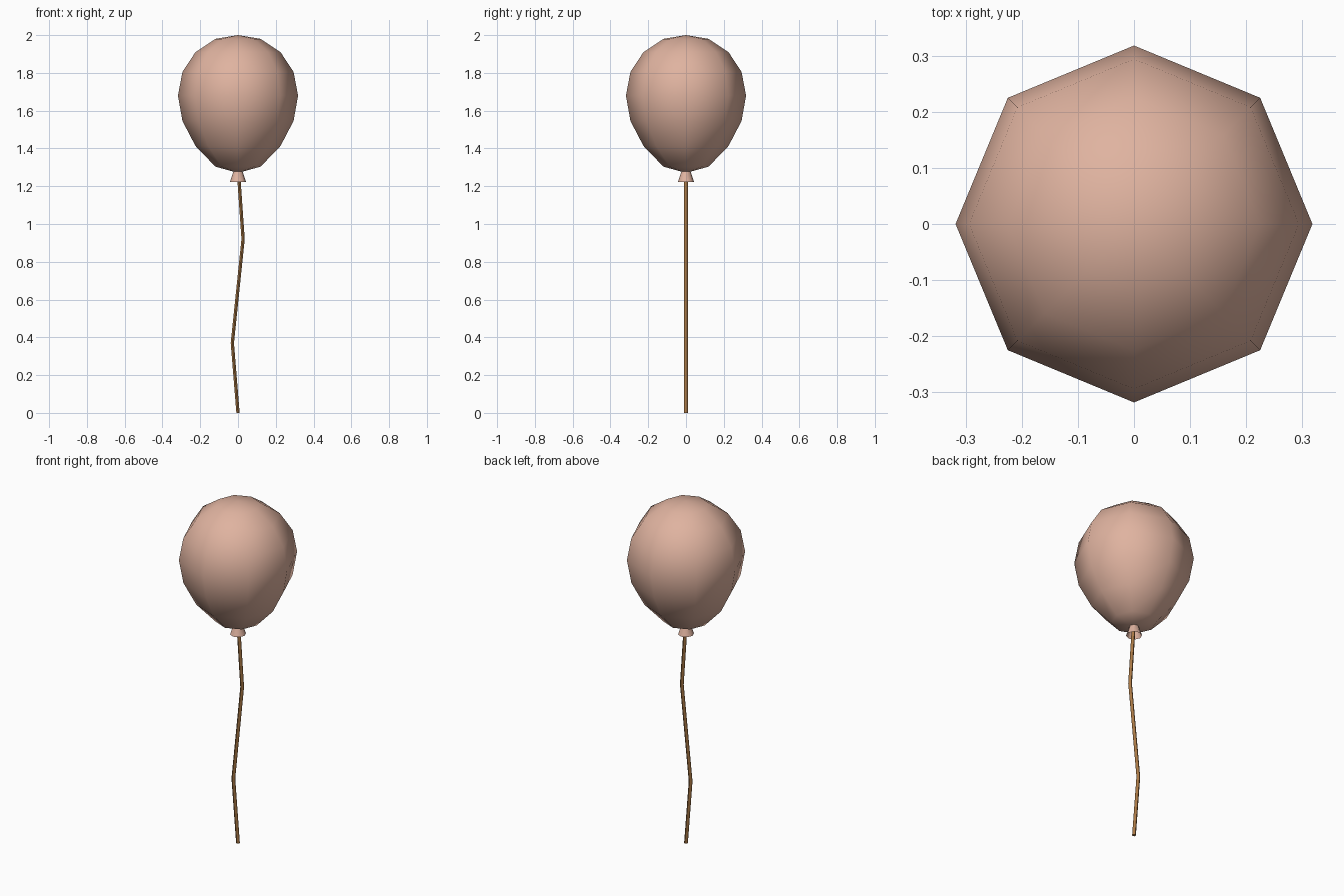
import bpy, bmesh, math

if "Cube" in bpy.data.objects:
    bpy.data.objects.remove(bpy.data.objects["Cube"])


def material(name, rgb):
    m = bpy.data.materials.new(name)
    m.diffuse_color = (*rgb, 1)
    m.use_nodes = True
    m.node_tree.nodes["Principled BSDF"].inputs["Base Color"].default_value = m.diffuse_color
    return m


def loft(name, rings, sides, mat, caps=(False, False), angle=0.0):
    """Skin horizontal rings (x, radius, z); radius 0 makes a pole."""
    bm = bmesh.new()
    loops = []
    for cx, r, z in rings:
        if r == 0:
            loops.append([bm.verts.new((cx, 0, z))] * sides)
        else:
            loops.append([bm.verts.new((cx + r * math.cos(angle + math.tau * i / sides),
                                        r * math.sin(angle + math.tau * i / sides), z))
                          for i in range(sides)])
    for a, b in zip(loops, loops[1:]):
        for i in range(sides):
            j = (i + 1) % sides
            corners = list(dict.fromkeys((a[i], a[j], b[j], b[i])))
            bm.faces.new(corners)
    if caps[0]:
        bm.faces.new(loops[0][::-1])
    if caps[1]:
        bm.faces.new(loops[-1])
    mesh = bpy.data.meshes.new(name)
    bm.to_mesh(mesh)
    bm.free()
    mesh.materials.append(mat)
    obj = bpy.data.objects.new(name, mesh)
    bpy.context.collection.objects.link(obj)
    bpy.ops.object.select_all(action='DESELECT')
    obj.select_set(True)
    bpy.context.view_layer.objects.active = obj
    bpy.ops.object.shade_smooth_by_angle(angle=math.radians(60))
    return obj


pink = material("balloon pink", (0.74, 0.45, 0.35))
brown = material("string brown", (0.40, 0.19, 0.06))

# Eight-sided balloon body, bottom to top
loft("balloon", [(0, 0, 1.27), (0, 0.12, 1.304), (0, 0.225, 1.413), (0, 0.294, 1.545),
                 (0, 0.318, 1.68), (0, 0.294, 1.806), (0, 0.225, 1.91),
                 (0, 0.12, 1.98), (0, 0, 2.0)], 8, pink)

# Flared neck, open below
loft("neck", [(0, 0.043, 1.223), (0, 0.022, 1.285)], 8, pink)

# Wavy string
loft("string", [(0, 0.01, 0), (-0.03, 0.01, 0.37), (0.027, 0.01, 0.92),
                (0.003, 0.01, 1.265)], 6, brown, (True, True), math.pi / 6)
